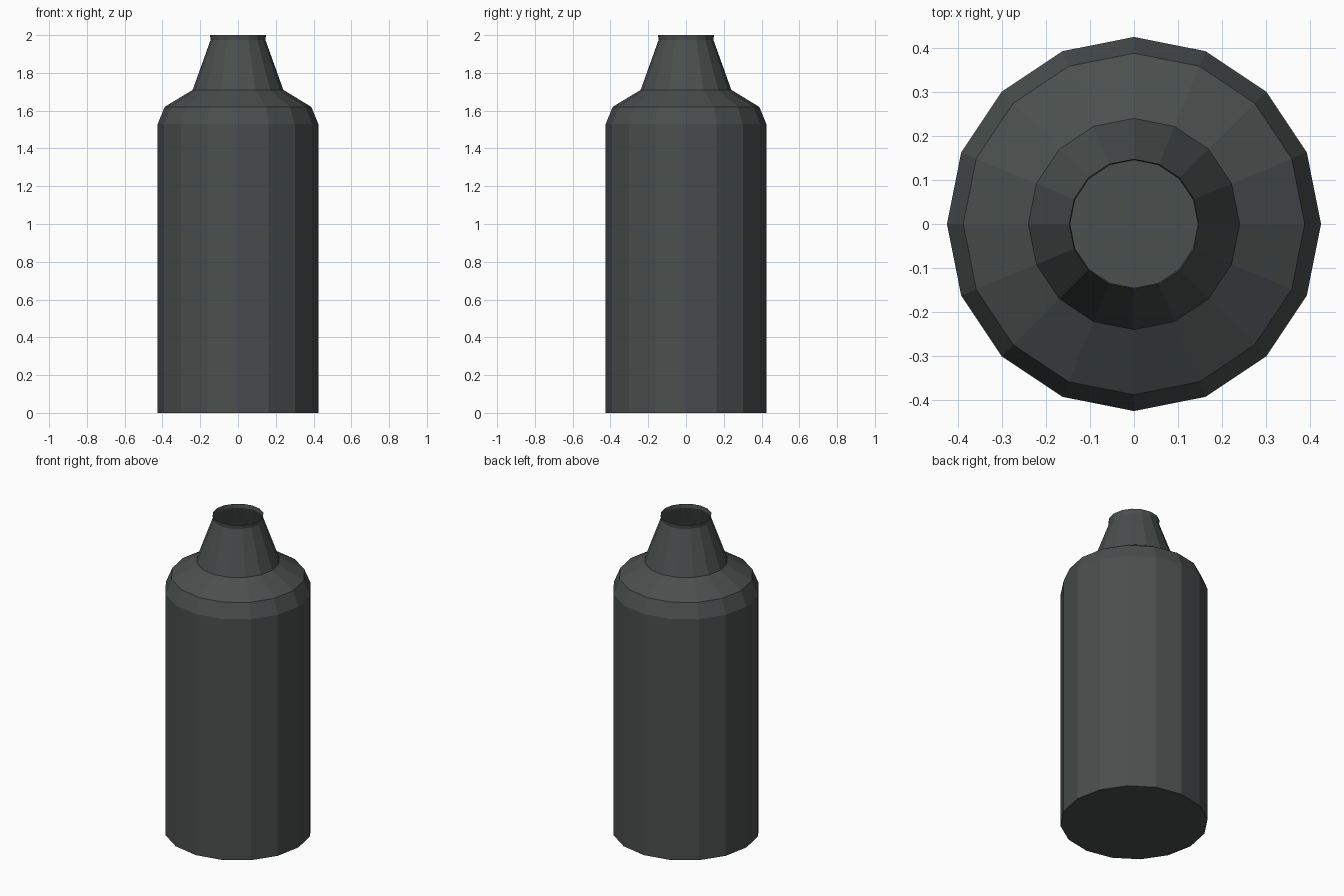
import bpy, bmesh, math

if "Cube" in bpy.data.objects:
    bpy.data.objects.remove(bpy.data.objects["Cube"])

SIDES = 16

# one dark grey colour
grey = bpy.data.materials.new("dark_grey")
grey.diffuse_color = (0.068, 0.078, 0.076, 1.0)
grey.use_nodes = True
grey.node_tree.nodes["Principled BSDF"].inputs["Base Color"].default_value = grey.diffuse_color

# (radius, height) from base edge up to the open mouth
profile = [(0.425, 0.0), (0.425, 1.53), (0.388, 1.62),
           (0.24, 1.71), (0.145, 1.975), (0.148, 2.0)]

bm = bmesh.new()
rings = []
for r, z in profile:
    rings.append([bm.verts.new((r * math.cos(2 * math.pi * i / SIDES),
                                r * math.sin(2 * math.pi * i / SIDES), z))
                  for i in range(SIDES)])

# walls, shoulder, neck and lip
for low, high in zip(rings, rings[1:]):
    for i in range(SIDES):
        j = (i + 1) % SIDES
        bm.faces.new((low[i], low[j], high[j], high[i]))

# flat base; the mouth stays open
bm.faces.new(list(reversed(rings[0])))

mesh = bpy.data.meshes.new("bottle")
bm.to_mesh(mesh)
bm.free()
mesh.materials.append(grey)
bpy.context.collection.objects.link(bpy.data.objects.new("bottle", mesh))
